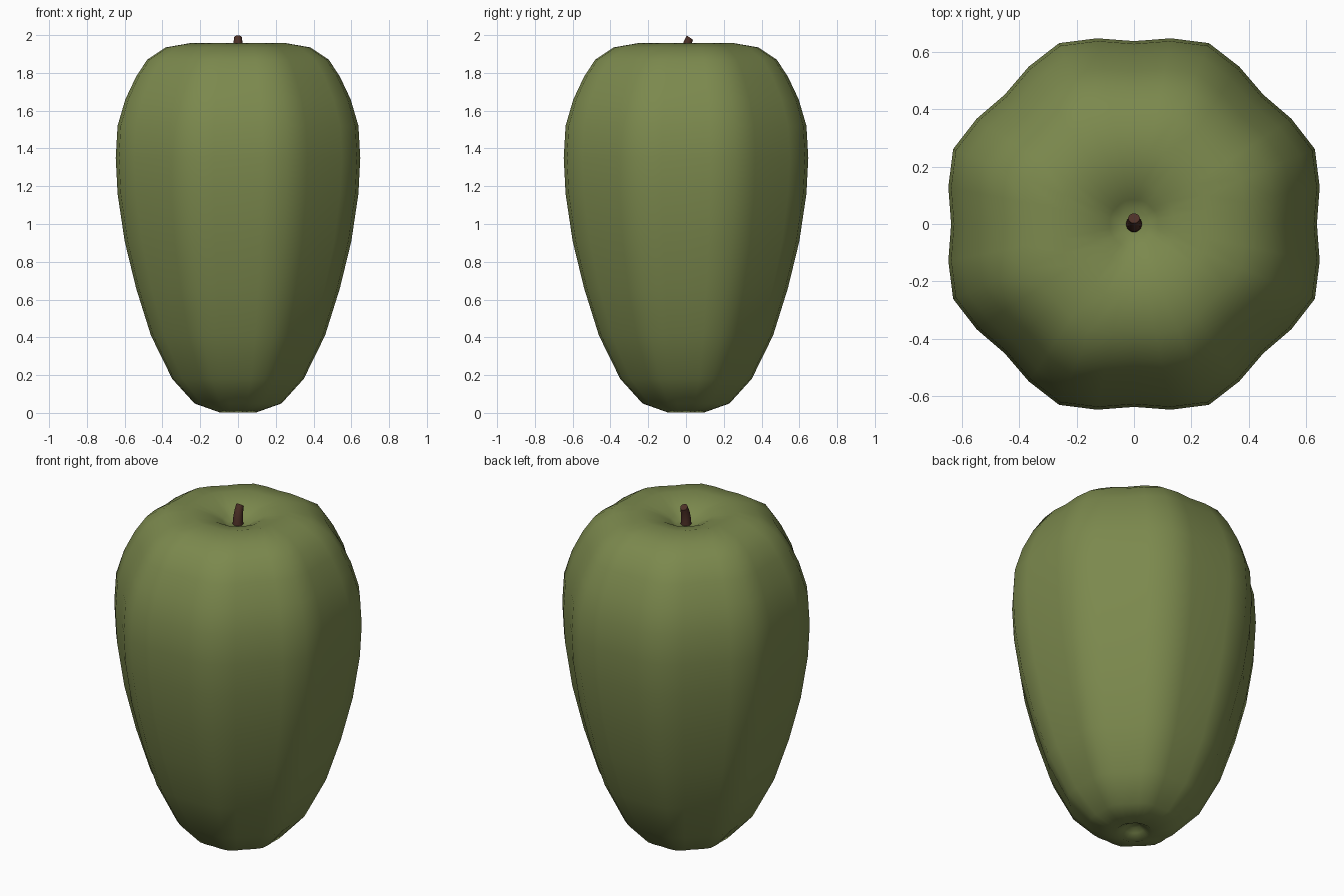
import bpy
from math import cos, sin, pi
from mathutils import Vector

if "Cube" in bpy.data.objects:
    bpy.data.objects.remove(bpy.data.objects["Cube"])


def material(name, rgb):
    m = bpy.data.materials.new(name)
    m.diffuse_color = (*rgb, 1)
    m.use_nodes = True
    m.node_tree.nodes["Principled BSDF"].inputs["Base Color"].default_value = m.diffuse_color
    return m


def skin(name, rings, mat, angle):
    """Join equal-sized rings of points into a capped smooth surface."""
    n = len(rings[0])
    verts = [p for ring in rings for p in ring]
    faces = [(k * n + i, k * n + (i + 1) % n, (k + 1) * n + (i + 1) % n, (k + 1) * n + i)
             for k in range(len(rings) - 1) for i in range(n)]
    faces.append(tuple(reversed(range(n))))
    faces.append(tuple(range(len(verts) - n, len(verts))))
    me = bpy.data.meshes.new(name)
    me.from_pydata(verts, [], faces)
    me.materials.append(mat)
    ob = bpy.data.objects.new(name, me)
    bpy.context.collection.objects.link(ob)
    bpy.ops.object.select_all(action='DESELECT')
    ob.select_set(True)
    bpy.context.view_layer.objects.active = ob
    bpy.ops.object.shade_smooth_by_angle(angle=angle)
    return ob


# Fruit body: eight-lobed profile (radius, height), dimpled at both ends
profile = [(0.03, 0.05), (0.055, 0.03), (0.10, 0.003), (0.235, 0.05), (0.355, 0.18),
           (0.47, 0.41), (0.55, 0.66), (0.612, 0.91), (0.65, 1.16), (0.66, 1.35),
           (0.65, 1.52), (0.608, 1.66), (0.55, 1.78), (0.49, 1.87), (0.39, 1.935),
           (0.255, 1.958), (0.14, 1.93), (0.085, 1.90), (0.055, 1.88)]
SIDES = 32
body = []
for r, z in profile:
    lobe = 0.034 * min(1, r / 0.2)
    ring = []
    for i in range(SIDES):
        a = 2 * pi * i / SIDES
        q = r * (1 - lobe * cos(8 * a))
        ring.append((q * cos(a), q * sin(a), z))
    body.append(ring)
skin("fruit_body", body, material("green_skin", (0.20, 0.25, 0.075)), 1.0)

# Stem: tapered, leaning towards the back
path = [(0, 1.86, 0.030, 0.0), (0.0, 1.91, 0.027, 0.15),
        (0.008, 1.955, 0.024, 0.4), (0.02, 1.987, 0.021, 0.6)]
stem = []
for y, z, r, tilt in path:
    stem.append([Vector((r * cos(a), y + r * sin(a) * cos(tilt), z - r * sin(a) * sin(tilt)))
                 for a in (2 * pi * i / 10 for i in range(10))])
skin("stem", stem, material("brown_stem", (0.075, 0.03, 0.02)), 0.7)
